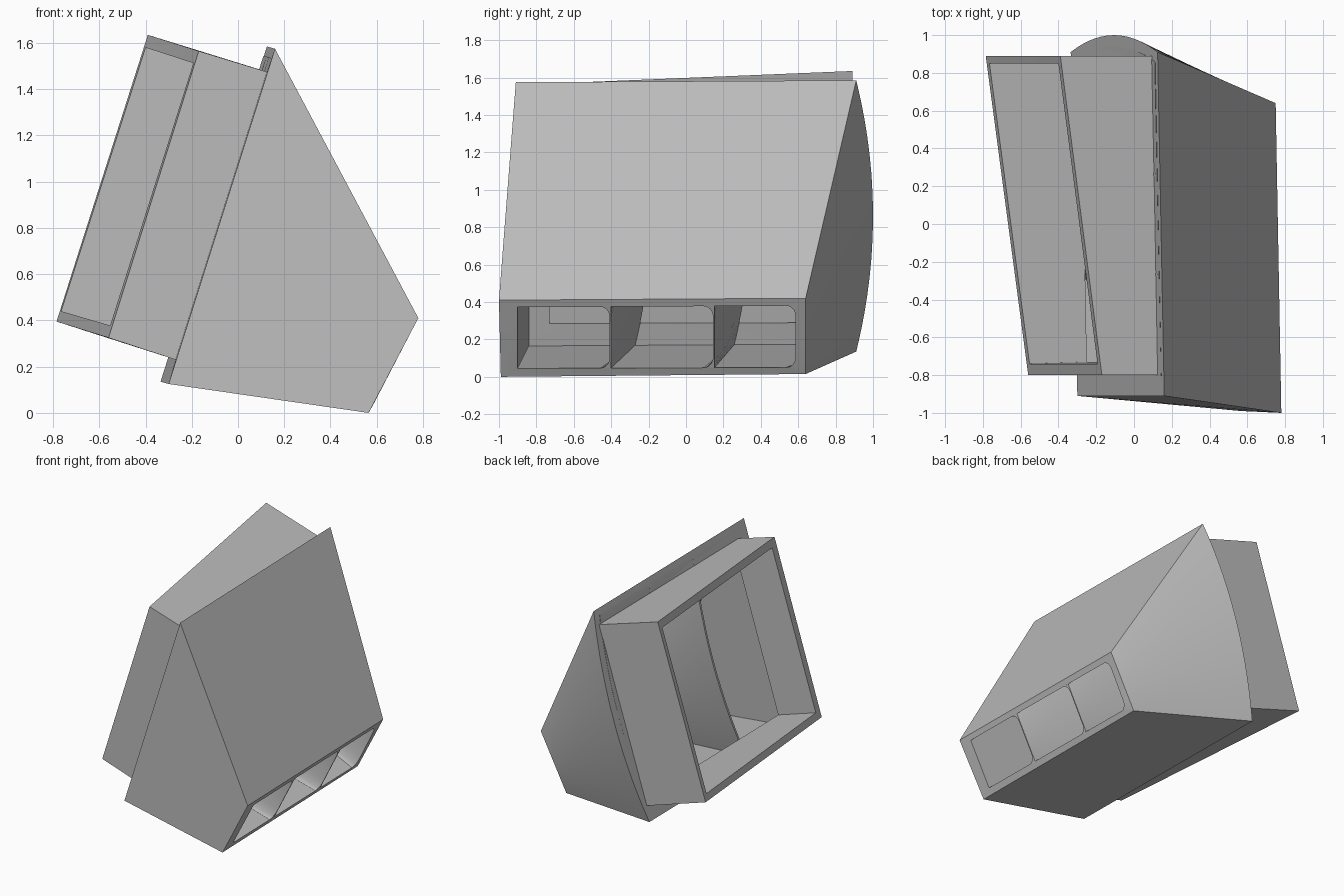
import bpy, bmesh, math
from mathutils import Vector

cube = bpy.data.objects.get("Cube")
if cube:
    bpy.data.objects.remove(cube, do_unlink=True)

STEPS = 20
TS = [(1 - math.cos(math.pi * i / STEPS)) / 2 for i in range(STEPS + 1)]

grey = bpy.data.materials.new("light grey")
grey.use_nodes = True
colour = (0.5, 0.5, 0.5, 1)
grey.diffuse_color = colour
grey.node_tree.nodes["Principled BSDF"].inputs["Base Color"].default_value = colour


def bow(t, height):
    """Shallow arc across a side."""
    return 4 * t * (1 - t) * height


def fillet(t, radius=0.16, depth=0.05):
    """Inset of a rounded corner near either end of a side."""
    d = max(0, radius - min(t, 1 - t)) / radius
    return depth * (1 - math.sqrt(max(0, 1 - d * d)))


def ring(front_low, front_high, back_low, back_high, offset=lambda t: 0):
    """Four-sided section whose back side may be curved."""
    a, b, c, d = map(Vector, (front_low, front_high, back_low, back_high))
    back = [d.lerp(c, t) + Vector((0, offset(t), 0)) for t in TS]
    return [a, b] + back


def loft(name, rings, closed=False):
    """Skin quads over rings; closed joins last to first, else the ends are capped."""
    bm = bmesh.new()
    loops = [[bm.verts.new(p) for p in r] for r in rings]
    pairs = list(zip(loops, loops[1:]))
    if closed:
        pairs.append((loops[-1], loops[0]))
    for r, s in pairs:
        for i in range(len(r)):
            j = (i + 1) % len(r)
            bm.faces.new((r[i], r[j], s[j], s[i]))
    if not closed:
        bm.faces.new(loops[0])
        bm.faces.new(loops[-1])
    bmesh.ops.recalc_face_normals(bm, faces=bm.faces)
    mesh = bpy.data.meshes.new(name)
    bm.to_mesh(mesh)
    bm.free()
    mesh.materials.append(grey)
    obj = bpy.data.objects.new(name, mesh)
    bpy.context.collection.objects.link(obj)
    bpy.ops.object.select_all(action="DESELECT")
    obj.select_set(True)
    bpy.context.view_layer.objects.active = obj
    bpy.ops.object.shade_smooth_by_angle(angle=math.radians(25))
    return obj


# Sections of the hollow duct, outside then inside
collar_end = ring((-.56, -.8, .325), (-.17, -.8, 1.565), (-.785, .89, .395), (-.39, .89, 1.635))
collar_root = ring((-.27, -.8, .23), (.125, -.8, 1.475), (-.30, .89, .24), (.095, .89, 1.485))
hood_mouth = ring((-.30, -.91, .125), (.16, -.91, 1.575), (-.335, .91, .135), (.125, .91, 1.585),
                  lambda t: bow(t, .09))
slot_rim = ring((.565, -.99, 0), (.78, -1, .41), (.54, .64, .015), (.75, .64, .42))
slot_hole = ring((.59, -.9, .045), (.76, -.9, .372), (.565, .585, .05), (.73, .585, .38),
                 lambda t: -fillet(t))
hood_inner = ring((-.285, -.84, .165), (.145, -.84, 1.535), (-.32, .86, .175), (.11, .86, 1.545),
                  lambda t: bow(t, .08))
collar_hole = ring((-.25, -.73, .285), (.11, -.73, 1.425), (-.28, .85, .29), (.08, .85, 1.435))
collar_lip = ring((-.553, -.74, .378), (-.193, -.74, 1.513), (-.765, .85, .44), (-.40, .85, 1.58))

loft("duct_shell", [collar_end, collar_root, hood_mouth, slot_rim,
                    slot_hole, hood_inner, collar_hole, collar_lip], closed=True)


def between(section, y, t):
    """Point on the section's plane at depth y, fraction t from top to bottom."""
    a, b, d, c = section[0], section[1], section[2], section[-1]
    f = (y - a.y) / (c.y - a.y)
    p = b.lerp(d, f).lerp(a.lerp(c, f), t)
    return Vector((p.x, y, p.z))


# Slot corners before rounding, so that the vanes meet the walls
hole_corners = [slot_hole[0], slot_hole[1],
                slot_hole[2] + Vector((0, fillet(0), 0)),
                slot_hole[-1] + Vector((0, fillet(0), 0))]

# Guide vanes splitting the outlet into three cells
for name, y_slot, y_mouth in (("front_vane", -.405, -.28), ("back_vane", .148, .25)):
    sections = []
    for t in TS:
        y_in = y_mouth + bow(t, .085)
        near = between(hole_corners, y_slot, t)
        far = between(hood_inner, y_in, t)
        sections.append([near + Vector((0, -.004 - fillet(t), 0)), far + Vector((0, -.008, 0)),
                         far + Vector((0, .008, 0)), near + Vector((0, .004, 0))])
    loft(name, sections)
